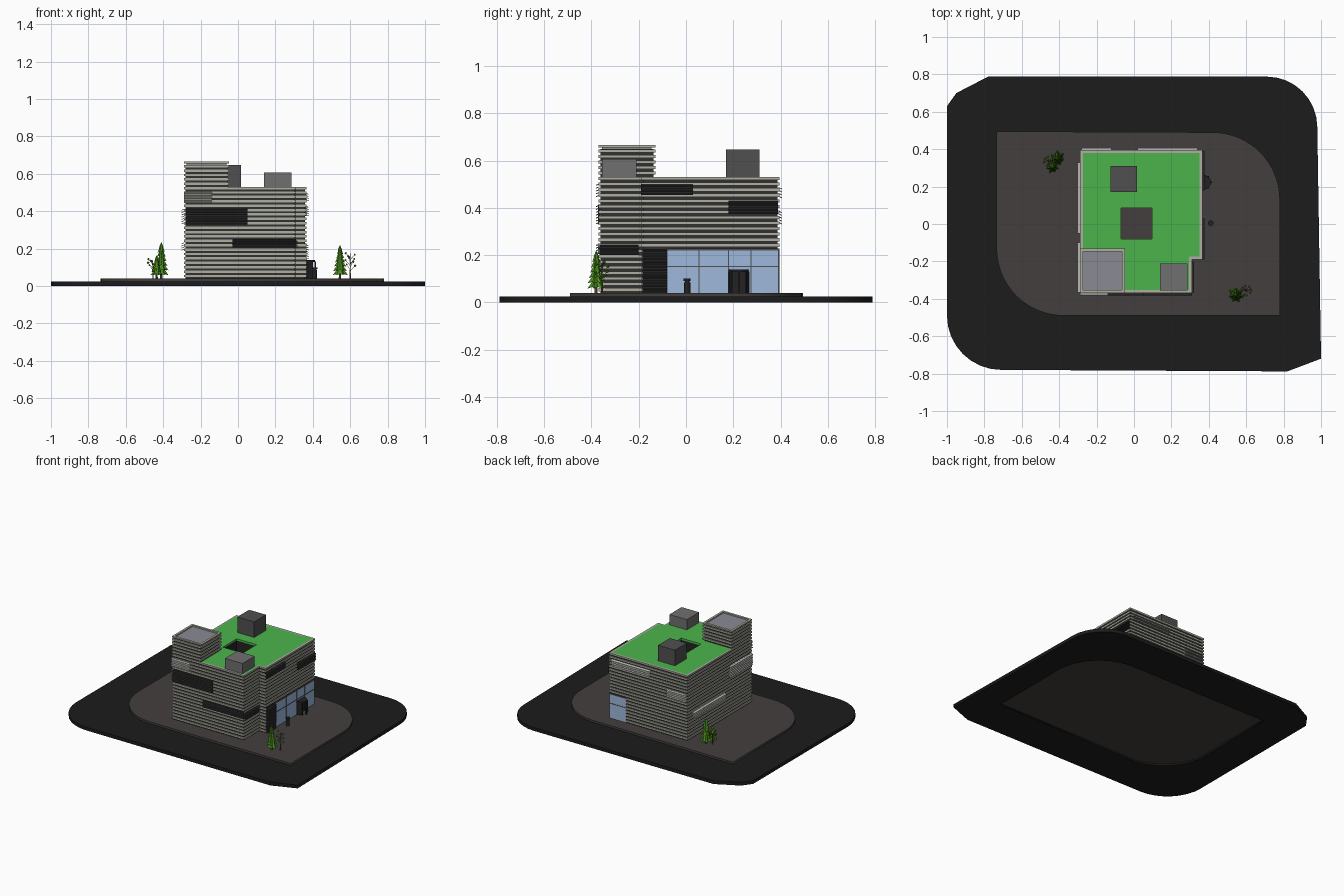
import bpy, bmesh, math, random
from mathutils import Vector, Matrix

if "Cube" in bpy.data.objects:
    bpy.data.objects.remove(bpy.data.objects["Cube"])

random.seed(3)


def mat(name, hexcol):
    m = bpy.data.materials.new(name)
    c = [int(hexcol[i:i + 2], 16) / 255 for i in (0, 2, 4)]
    m.diffuse_color = [((v + 0.055) / 1.055) ** 2.4 if v > 0.04 else v / 12.92 for v in c] + [1]
    m.use_nodes = True
    m.node_tree.nodes["Principled BSDF"].inputs["Base Color"].default_value = m.diffuse_color
    return m


ASPHALT, PAVING = mat("asphalt", "1c1c1c"), mat("paving", "423f3d")
SLAT, PALE = mat("slat", "b0afa3"), mat("pale_slat", "b8b8b4")
DARK, BLACK = mat("dark_wall", "303030"), mat("black_metal", "222224")
GRASS, GLASS = mat("roof_green", "4cb44c"), mat("glass", "9db8dc")
GREY, DGREY, BLUEGREY = mat("grey", "707070"), mat("dark_grey", "505050"), mat("blue_grey", "888a94")
LEAF, BARK = mat("needles", "4a8a1a"), mat("bark", "6b5a40")


def finish(name, bm, material):
    bmesh.ops.recalc_face_normals(bm, faces=bm.faces[:])
    me = bpy.data.meshes.new(name)
    bm.to_mesh(me)
    bm.free()
    me.materials.append(material)
    ob = bpy.data.objects.new(name, me)
    bpy.context.collection.objects.link(ob)
    return ob


def add_box(bm, x0, x1, y0, y1, z0, z1):
    m = Matrix.Translation(((x0 + x1) / 2, (y0 + y1) / 2, (z0 + z1) / 2))
    return bmesh.ops.create_cube(bm, size=1, matrix=m @ Matrix.Diagonal((x1 - x0, y1 - y0, z1 - z0, 1)))


def boxes(name, material, *dims):
    bm = bmesh.new()
    for d in dims:
        add_box(bm, *d)
    return finish(name, bm, material)


def add_cone(bm, a, b, r1, r2, n):
    a, b = Vector(a), Vector(b)
    m = Matrix.Translation((a + b) / 2) @ (b - a).to_track_quat('Z', 'Y').to_matrix().to_4x4()
    return bmesh.ops.create_cone(bm, cap_ends=True, segments=n, radius1=r1, radius2=r2,
                                 depth=(b - a).length, matrix=m)["verts"]


def arc(cx, cy, rx, ry, a0, a1, n):
    return [(cx + rx * math.cos(math.radians(a0 + (a1 - a0) * i / n)),
             cy + ry * math.sin(math.radians(a0 + (a1 - a0) * i / n))) for i in range(n + 1)]


def slab(name, loops, z0, z1, material):
    cu = bpy.data.curves.new(name + "_outline", 'CURVE')
    cu.dimensions, cu.fill_mode, cu.extrude = '2D', 'BOTH', (z1 - z0) / 2
    for pts in loops:
        s = cu.splines.new('POLY')
        s.points.add(len(pts) - 1)
        for p, q in zip(s.points, pts):
            p.co = (q[0], q[1], 0, 1)
        s.use_cyclic_u = True
    tmp = bpy.data.objects.new("outline", cu)
    bpy.context.collection.objects.link(tmp)
    me = bpy.data.meshes.new_from_object(tmp.evaluated_get(bpy.context.evaluated_depsgraph_get()))
    bpy.data.objects.remove(tmp)
    bm = bmesh.new()
    bm.from_mesh(me)
    bmesh.ops.remove_doubles(bm, verts=bm.verts[:], dist=1e-5)
    bmesh.ops.translate(bm, verts=bm.verts[:], vec=(0, 0, (z0 + z1) / 2))
    return finish(name, bm, material)


# road ring and pavement
walk = ([(-.735, .495)] + arc(-.375, -.13, .36, .36, 180, 270, 14) + [(.78, -.49)]
        + arc(.42, .13, .36, .36, 0, 90, 14))
road = ([(-.78, .788), (-.95, .7), (-1, .63)] + arc(-.71, -.49, .29, .29, 180, 270, 8)
        + [(.82, -.788), (1, -.72)] + arc(.71, .518, .27, .27, 0, 90, 8))
slab("road", [road, walk], 0, .025, ASPHALT)
slab("pavement", [walk], .012, .04, PAVING)

# horizontal slats around the main block: (x0, x1, y0, y1) strips
X0, X1, XN, Y0, Y1, YN, T = -.29, .365, .31, -.37, .395, -.19, .016
STEP, TH, GL = .0235, .013, .225


def ring(x0, x1, y0, y1, t):
    return [(x0, x1, y0, y0 + t), (x0, x1, y1 - t, y1), (x0, x0 + t, y0, y1), (x1 - t, x1, y0, y1)]


upper = [(X0, XN, Y0, Y0 + T), (XN - T, XN, Y0, YN), (XN - T, X1, YN, YN + T),
         (X1 - T, X1, YN, Y1), (X0, X1, Y1 - T, Y1), (X0, X0 + T, Y0, Y1)]
lower = upper[:3] + [(X0, .22, Y1 - T, Y1), upper[5]]
rows = []
for i in range(21):
    z = .047 + i * STEP
    rows += [(*s, z, z + TH) for s in (lower if z < GL - .005 else upper)]
boxes("main_slats", SLAT, *rows)
tower = ring(-.29, -.047, -.37, -.13, T)
boxes("tower_slats", SLAT, *[(*s, .540 + i * STEP, .540 + i * STEP + TH) for i in range(5) for s in tower],
      *[(*s, .655, .665) for s in tower])

# dark walls behind the slats
D = .008
boxes("wall_core", DARK,
      (X0 + D, XN - D, Y0 + D, Y0 + .02, .04, .525), (XN - .02, XN - D, Y0 + D, YN + .02, .04, .525),
      (XN - .02, X1 - D, YN + D, YN + .02, .04, .525), (X1 - .02, X1 - D, YN + D, Y1 - D, GL, .525),
      (X0 + D, .22, Y1 - .02, Y1 - D, .04, .525), (.22, X1 - D, Y1 - .02, Y1 - D, GL, .525),
      (X0 + D, X0 + .02, Y0 + D, Y1 - D, .04, .525))
boxes("tower_core", DARK, (-.282, -.055, -.362, -.138, .52, .648))
boxes("tower_roof", BLUEGREY, (-.275, -.062, -.355, -.145, .648, .656))


# louvre panels: tilted slats standing proud of a facade
def louvre(name, face, a0, a1, z0, z1, material, backing=True):
    pos, axis, sign = {"front": (Y0, 1, -1), "back": (Y1, 1, 1), "left": (X0, 0, -1),
                       "right": (X1, 0, 1), "notch": (XN, 0, 1)}[face]
    bm = bmesh.new()

    def strip(d0, d1, za, zb):
        lo, hi = sorted((pos + sign * d0, pos + sign * d1))
        r = (a0, a1, lo, hi) if axis else (lo, hi, a0, a1)
        return add_box(bm, *r, za, zb)["verts"]
    if backing:
        strip(-.006, .002, z0, z1)
    n = max(2, round((z1 - z0) / (STEP / 2)))
    for i in range(n):
        z = z0 + (i + .5) * (z1 - z0) / n
        for v in strip(-.004, .011, z, z + .004):
            if (v.co[axis] - pos) * sign > 0:
                v.co.z -= .006
    finish(name, bm, material)


louvre("louvre_front_upper", "front", -.28, .05, .33, .415, DARK)
louvre("louvre_front_lower", "front", -.03, .31, .205, .25, DARK)
louvre("louvre_front_pale", "front", -.29, -.14, .445, .505, PALE, False)
louvre("louvre_right_upper", "right", -.19, .03, .455, .5, DARK)
louvre("louvre_right_corner", "right", .18, .39, .375, .43, DARK)
louvre("louvre_notch", "notch", -.365, -.2, .2, .245, DARK)
louvre("louvre_left_low", "left", -.05, .33, .19, .235, PALE, False)
louvre("louvre_left_high", "left", -.365, -.1, .33, .415, PALE, False)
louvre("louvre_back_a", "back", -.28, -.12, .33, .39, PALE, False)
louvre("louvre_back_b", "back", .02, .34, .44, .49, PALE, False)
louvre("service_louvre", "right", -.185, -.08, .042, GL, DARK)

# corner glazing with mullions
boxes("glazing", GLASS, (X1 - .014, X1 - .004, -.08, Y1 - .004, .04, GL), (.22, X1 - .004, Y1 - .014, Y1 - .004, .04, GL))
boxes("mullions", DGREY, *[(X1 - .006, X1 - .001, y - .0015, y + .0015, .04, GL) for y in (-.08, .055, .18, .275)],
      (X1 - .006, X1 - .001, -.08, Y1, .15, .153), (X1 - .006, X1, -.08, Y1, .22, GL + .003),
      (.22, X1, Y1 - .006, Y1 - .001, .15, .153), (.22, X1, Y1 - .006, Y1, .22, GL + .003),
      (.22, .223, Y1 - .006, Y1, .04, GL))

# green roof around a courtyard opening
HX0, HX1, HY0, HY1 = -.07, .095, -.08, .085
boxes("green_roof", GRASS, (-.28, HX0, -.36, .386, .516, .53), (HX1, .302, -.36, .386, .516, .53),
      (HX0, HX1, -.36, HY0, .516, .53), (HX0, HX1, HY1, .386, .516, .53), (.302, .356, -.18, .386, .516, .53))
boxes("courtyard_walls", BLACK, *[(*s, .04, .518) for s in ring(HX0 - .008, HX1 + .008, HY0 - .008, HY1 + .008, .008)])
boxes("roof_plant_dark", DGREY, (-.125, .015, .17, .31, .525, .647))
boxes("roof_plant_light", GREY, (.14, .285, -.355, -.21, .525, .607))

# rounded entrance porch
porch = arc(X1 - .005, .223, .052, .042, -90, 90, 12)
slab("porch_roof", [porch], .128, .14, BLACK)
bm = bmesh.new()
for x, y in porch[::3]:
    add_box(bm, x - .004, x + .004, y - .004, y + .004, .04, .13)
for i in (0, 1, 2, 9, 10, 11):
    (x0, y0), (x1, y1) = porch[i], porch[i + 1]
    q = [bm.verts.new(c) for c in ((x0, y0, .04), (x1, y1, .04), (x1, y1, .13), (x0, y0, .13))]
    bm.faces.new(q)
add_box(bm, X1 - .004, X1 + .002, .181, .265, .04, .135)
finish("porch_frame", bm, BLACK)

# litter bin
bm = bmesh.new()
for z0, z1, r in ((.04, .085, .013), (.085, .09, .009), (.09, .1, .015)):
    add_cone(bm, (.41, .005, z0), (.41, .005, z1), r, r, 16)
finish("litter_bin", bm, BLACK)


# conifers: stacked star-edged cones on a trunk
def conifer(name, x, y, r, top, layers=7):
    bm = bmesh.new()
    add_cone(bm, (x, y, .03), (x, y, top - .03), .007, .002, 7)
    finish(name + "_trunk", bm, BARK)
    bm = bmesh.new()
    h = top - .065
    for k in range(layers):
        z, rr = .065 + h * k / layers, r * (1 - .8 * k / layers)
        vs = add_cone(bm, (x, y, z), (x, y, min(top, z + 2 * h / layers)), rr, 0, 14)
        for i, v in enumerate(u for u in vs if u.co.z < z + 1e-4):
            s = random.uniform(.9, 1.1) if i % 2 else .65
            v.co.x, v.co.y = x + (v.co.x - x) * s, y + (v.co.y - y) * s
            v.co.z -= .006 * (i % 2)
    finish(name + "_needles", bm, LEAF)


conifer("tall_conifer", -.41, .35, .042, .235)
conifer("small_conifer", -.435, .305, .033, .165, 6)
conifer("right_conifer", .545, -.38, .042, .22)

# sparse young trees: thin branches with leaf tufts
for name, tx, ty, top in (("young_tree_right", .6, -.355, .175), ("young_tree_left", -.455, .335, .14)):
    wood, tuft = bmesh.new(), bmesh.new()
    add_cone(wood, (tx, ty, .035), (tx, ty, top), .004, .001, 6)
    for i in range(10):
        a, z = i * 2.4, .09 + (top - .1) * i / 10
        tip = Vector((tx + .026 * math.cos(a), ty + .026 * math.sin(a), z + .018))
        add_cone(wood, (tx, ty, z - .01), tip, .0015, .0007, 5)
        bmesh.ops.create_icosphere(tuft, subdivisions=1, radius=random.uniform(.005, .008),
                                   matrix=Matrix.Translation(tip))
    finish(name + "_wood", wood, BARK)
    finish(name + "_leaves", tuft, LEAF)
